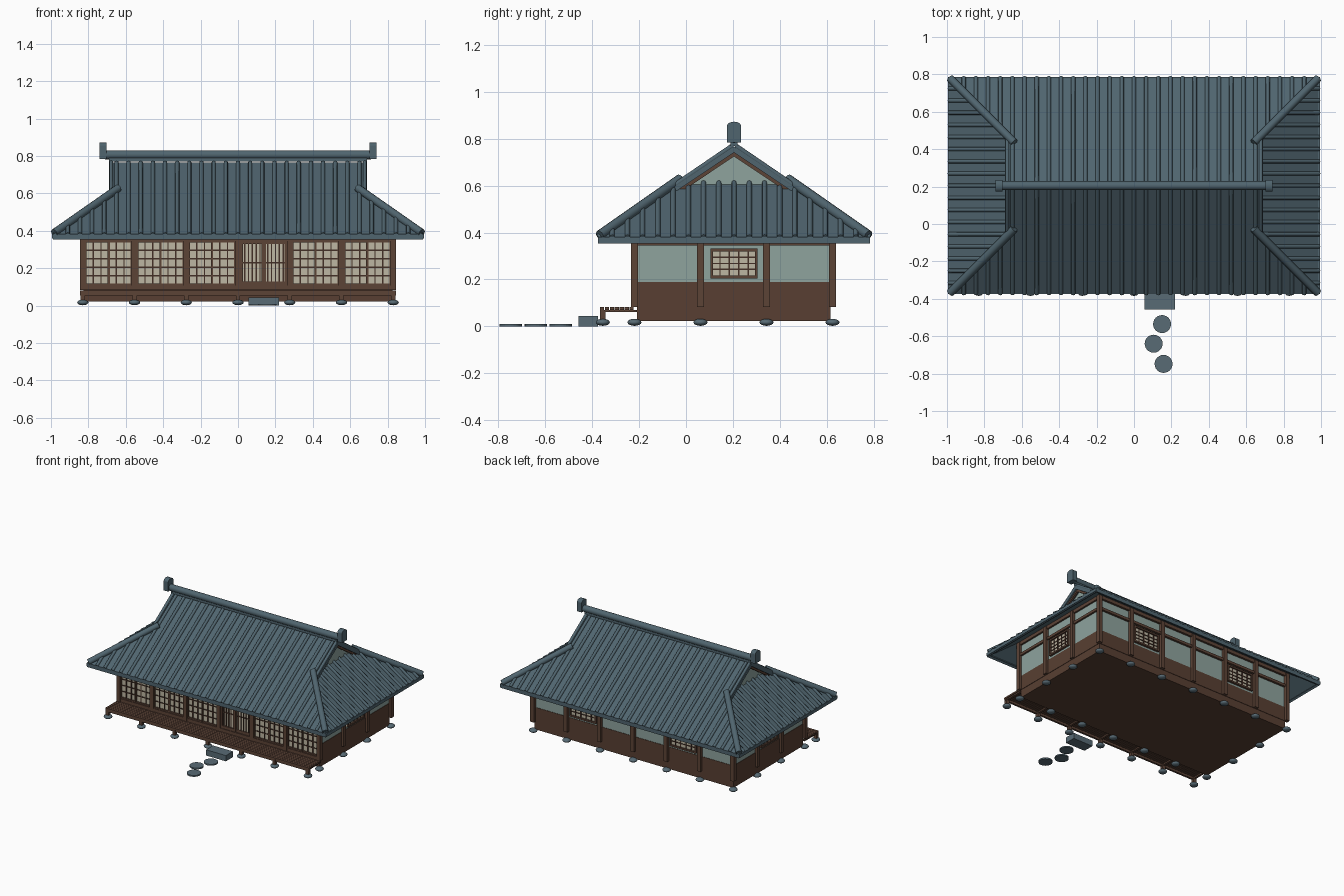
import bpy, bmesh, math
from mathutils import Vector, Matrix

cube = bpy.data.objects.get("Cube")
if cube:
    bpy.data.objects.remove(cube, do_unlink=True)


def material(name, r, g, b):
    col = [(c / 255 / 12.92 if c < 10 else ((c / 255 + 0.055) / 1.055) ** 2.4) for c in (r, g, b)] + [1]
    m = bpy.data.materials.new(name)
    m.use_nodes = True
    m.diffuse_color = col
    m.node_tree.nodes["Principled BSDF"].inputs["Base Color"].default_value = col
    return m


TILE = material("slate tile", 80, 101, 111)
STONE = material("grey stone", 88, 107, 117)
WOOD = material("brown timber", 92, 67, 54)
BOARD = material("wall boarding", 88, 63, 50)
DARK = material("dark lattice wood", 66, 47, 38)
PLASTER = material("pale plaster", 142, 163, 158)
PAPER = material("window paper", 190, 183, 163)


class Part:
    """Collects simple solids into one named mesh object."""
    def __init__(self, name, mat):
        self.name, self.mat, self.bm = name, mat, bmesh.new()

    def box(self, x0, x1, y0, y1, z0, z1):
        mid = Vector((x0 + x1, y0 + y1, z0 + z1)) / 2
        size = Matrix.Diagonal((abs(x1 - x0), abs(y1 - y0), abs(z1 - z0), 1))
        bmesh.ops.create_cube(self.bm, size=1, matrix=Matrix.Translation(mid) @ size)

    def rod(self, a, b, r, sides=8):
        a, b = Vector(a), Vector(b)
        turn = (b - a).to_track_quat('Z', 'Y').to_matrix().to_4x4()
        bmesh.ops.create_cone(self.bm, cap_ends=True, segments=sides, radius1=r, radius2=r,
                              depth=(b - a).length, matrix=Matrix.Translation((a + b) / 2) @ turn)

    def slab(self, points, push):
        face = self.bm.faces.new([self.bm.verts.new(p) for p in points])
        out = bmesh.ops.extrude_face_region(self.bm, geom=[face], use_keep_orig=True)
        verts = [v for v in out["geom"] if isinstance(v, bmesh.types.BMVert)]
        bmesh.ops.translate(self.bm, vec=push, verts=verts)

    def pebble(self, x, y):
        squash = Matrix.Translation((x, y, 0.017)) @ Matrix.Diagonal((1, 1, 0.5, 1))
        bmesh.ops.create_uvsphere(self.bm, u_segments=12, v_segments=8, radius=0.03, matrix=squash)

    def done(self, smooth=False):
        bmesh.ops.recalc_face_normals(self.bm, faces=self.bm.faces)
        mesh = bpy.data.meshes.new(self.name)
        self.bm.to_mesh(mesh)
        self.bm.free()
        mesh.materials.append(self.mat)
        ob = bpy.data.objects.new(self.name, mesh)
        bpy.context.collection.objects.link(ob)
        if smooth:
            bpy.ops.object.select_all(action='DESELECT')
            ob.select_set(True)
            bpy.context.view_layer.objects.active = ob
            bpy.ops.object.shade_smooth_by_angle(angle=math.radians(50))


# Shared layout
CY = 0.205                       # centre line of the house
EX, EY = 0.99, 0.58              # eave half sizes
GX, SX = 0.69, 0.635             # gable overhang, inner end of side roof
EZ, SLOPE = 0.378, 0.67
COLS = [-0.83 + i * 1.66 / 6 for i in range(7)]
ROWS = [-0.22 + i * 0.845 / 3 for i in range(4)]
WX, FY, BY = 0.825, -0.21, 0.617  # wall faces


def roof_z(run):
    return EZ + run * SLOPE


# Walls
p = Part("floor_base", BOARD)
p.box(-WX, WX, FY, BY, 0.023, 0.085)
p.done()
p = Part("lower_wall", BOARD)
p.box(-WX - 0.003, WX + 0.003, FY, BY + 0.003, 0.083, 0.19)
p.done()
p = Part("upper_wall", PLASTER)
p.box(-WX, WX, FY, BY, 0.19, 0.455)
p.done()

# Timber frame
p = Part("posts", WOOD)
spots = {(x, y) for x in COLS for y in (ROWS[0], ROWS[3])} | {(x, y) for x in (COLS[0], COLS[6]) for y in ROWS}
for x, y in spots:
    p.box(x - 0.015, x + 0.015, y - 0.015, y + 0.015, 0.083, 0.45)
p.done()
p = Part("wall_beams", WOOD)
for z0, z1 in ((0.345, 0.365), (0.43, 0.455)):
    p.box(-0.84, 0.84, FY - 0.02, FY, z0, z1)
    p.box(-0.84, 0.84, BY, BY + 0.016, z0, z1)
    for s in (-1, 1):
        p.box(s * WX, s * 0.838, FY, BY, z0, z1)
p.box(-0.84, 0.84, FY - 0.022, FY, 0.083, 0.108)
p.done()

# Front sliding screens and slatted entrance
paper, frame, bars = Part("screen_paper", PAPER), Part("screen_frames", WOOD), Part("screen_bars", DARK)
for i in range(6):
    x0, x1 = COLS[i] + 0.015, COLS[i + 1] - 0.015
    paper.box(x0, x1, FY - 0.008, FY, 0.108, 0.345)
    half = (x1 - x0) / 2
    for k in range(2):
        a, b = x0 + k * half, x0 + (k + 1) * half
        y0 = FY - 0.018 + 0.004 * k
        door = i == 3
        w = 0.012 if door else 0.006
        frame.box(a, a + w, y0, FY, 0.108, 0.345)
        frame.box(b - w, b, y0, FY, 0.108, 0.345)
        frame.box(a, b, y0, FY, 0.108, 0.13 if door else 0.118)
        frame.box(a, b, y0, FY, 0.33 if door else 0.338, 0.345)
        n = 6 if door else 3
        for j in range(1, n):
            x = a + (b - a) * j / n
            bars.box(x - 0.0035, x + 0.0035, FY - 0.013, FY, 0.11, 0.343)
        for z in ([0.23] if door else [0.115 + 0.226 * j / 5 for j in range(1, 5)]):
            bars.box(a, b, FY - 0.012, FY, z - 0.0035, z + 0.0035)
for q in (paper, frame, bars):
    q.done()

# Lattice windows on the sides and the back
paper, frame, bars = Part("window_paper", PAPER), Part("window_frames", WOOD), Part("window_bars", DARK)
walls = [((0, BY), (1, 0), (0, 1), (COLS[1] + COLS[2]) / 2, 0.11),
         ((0, BY), (1, 0), (0, 1), (COLS[4] + COLS[5]) / 2, 0.11)]
walls += [((s * WX, 0), (0, 1), (s, 0), CY, 0.1) for s in (-1, 1)]
for origin, along, out, mid, hw in walls:
    def plate(part, a, b, z0, z1, depth):
        u, v, o = Vector(along), Vector(out), Vector(origin)
        lo, hi = o + u * (mid + a), o + u * (mid + b) + v * depth
        part.box(lo.x, hi.x, lo.y, hi.y, z0, z1)
    plate(paper, -hw, hw, 0.207, 0.33, 0.005)
    for s in (-1, 1):
        plate(frame, s * hw, s * (hw - 0.011), 0.205, 0.332, 0.016)
    plate(frame, -hw, hw, 0.205, 0.217, 0.016)
    plate(frame, -hw, hw, 0.32, 0.332, 0.016)
    for j in range(1, 5):
        x = -hw + 2 * hw * j / 5
        plate(bars, x - 0.003, x + 0.003, 0.21, 0.325, 0.01)
    for z in (0.243, 0.268, 0.294):
        plate(bars, -hw, hw, z - 0.003, z + 0.003, 0.009)
for q in (paper, frame, bars):
    q.done()

# Veranda
p = Part("veranda_planks", WOOD)
for i in range(7):
    y = -0.367 + i * 0.021
    p.box(-0.845, 0.845, y, y + 0.018, 0.07, 0.082)
p.done()
p = Part("veranda_supports", WOOD)
p.box(-0.845, 0.845, -0.365, -0.35, 0.055, 0.07)
for x in COLS:
    p.box(x - 0.012, x + 0.012, -0.367, -0.343, 0.02, 0.07)
    p.box(x - 0.008, x + 0.008, -0.36, FY, 0.06, 0.07)
p.done()

# Stones
p = Part("foundation_stones", STONE)
for x, y in spots | {(x, -0.355) for x in COLS}:
    p.pebble(x, y)
p.done(True)
p = Part("entrance_step", STONE)
p.box(0.055, 0.22, -0.458, -0.375, 0, 0.043)
p.done()
p = Part("stepping_stones", STONE)
for x, y in ((0.15, -0.535), (0.105, -0.64), (0.158, -0.748)):
    p.rod((x, y, 0), (x, y, 0.01), 0.048, 24)
p.done()

# Roof planes
p = Part("roof_planes", TILE)
drop = Vector((0, 0, -0.025))
for s in (-1, 1):
    turn = EX - GX
    p.slab([(x, CY + s * (EY - run), roof_z(run)) for x, run in
            ((-EX, 0), (EX, 0), (GX, turn), (GX, EY), (-GX, EY), (-GX, turn))], drop)
    run = EX - SX
    p.slab([(s * EX, CY - EY, EZ), (s * EX, CY + EY, EZ),
            (s * SX, CY + EY - run, roof_z(run)), (s * SX, CY - EY + run, roof_z(run))], drop)
p.done()
p = Part("eave_edge", TILE)
for s in (-1, 1):
    p.box(-0.995, 0.995, CY + s * EY, CY + s * (EY - 0.02), 0.36, 0.382)
    p.box(s * 0.995, s * 0.975, CY - EY, CY + EY, 0.36, 0.382)
p.done()

# Round tile ribs
p = Part("roof_ribs", TILE)
PITCH, R, LIFT = 0.065, 0.011, 0.004
for s in (-1, 1):
    for i in range(-15, 16):
        x = i * PITCH
        run = EY - 0.005 if abs(x) < GX else EX - abs(x)
        p.rod((x, CY + s * EY, EZ + LIFT), (x, CY + s * (EY - run), roof_z(run) + LIFT), R)
    for i in range(-8, 9):
        y = i * PITCH
        run = min(EX - SX, EY - abs(y))
        p.rod((s * EX, CY + y, EZ + LIFT), (s * (EX - run), CY + y, roof_z(run) + LIFT), R)
    for t in (-1, 1):      # verge tiles along the gable edges
        run = EX - GX
        p.rod((s * (GX - 0.012), CY + t * (EY - run), roof_z(run) + LIFT),
              (s * (GX - 0.012), CY + t * 0.005, roof_z(EY) + LIFT), R)
p.done(True)

# Ridges and end ornaments
p = Part("hip_ridges", TILE)
for s in (-1, 1):
    for t in (-1, 1):
        run = 0.35
        p.rod((s * 0.983, CY + t * 0.573, EZ + 0.011),
              (s * (EX - run), CY + t * (EY - run), roof_z(run) + 0.016), 0.021, 12)
p.done(True)
p = Part("main_ridge", TILE)
p.rod((-0.71, CY, 0.806), (0.71, CY, 0.806), 0.024, 12)
p.box(-GX, GX, CY - 0.015, CY + 0.015, 0.77, 0.8)
p.done(True)
p = Part("ridge_end_ornaments", TILE)
for s in (-1, 1):
    p.box(s * 0.702, s * 0.74, CY - 0.03, CY + 0.03, 0.785, 0.855)
    p.slab([(s * 0.702, CY + 0.03 * math.cos(a), 0.855 + 0.018 * math.sin(a))
            for a in (math.pi * k / 8 for k in range(9))], Vector((s * 0.038, 0, 0)))
p.done()

# Gables
p = Part("gable_walls", PLASTER)
b = Part("gable_boards", WOOD)
for s in (-1, 1):
    p.slab([(s * 0.65, CY - 0.25, 0.575), (s * 0.65, CY + 0.25, 0.575), (s * 0.65, CY, 0.742)],
           Vector((-s * 0.02, 0, 0)))
    for t in (-1, 1):
        b.slab([(s * 0.665, CY + t * w, roof_z(EY - w) - d) for w, d in
                ((0, 0.022), (0.24, 0.022), (0.24, 0.042), (0, 0.042))], Vector((s * 0.015, 0, 0)))
p.done()
b.done()
